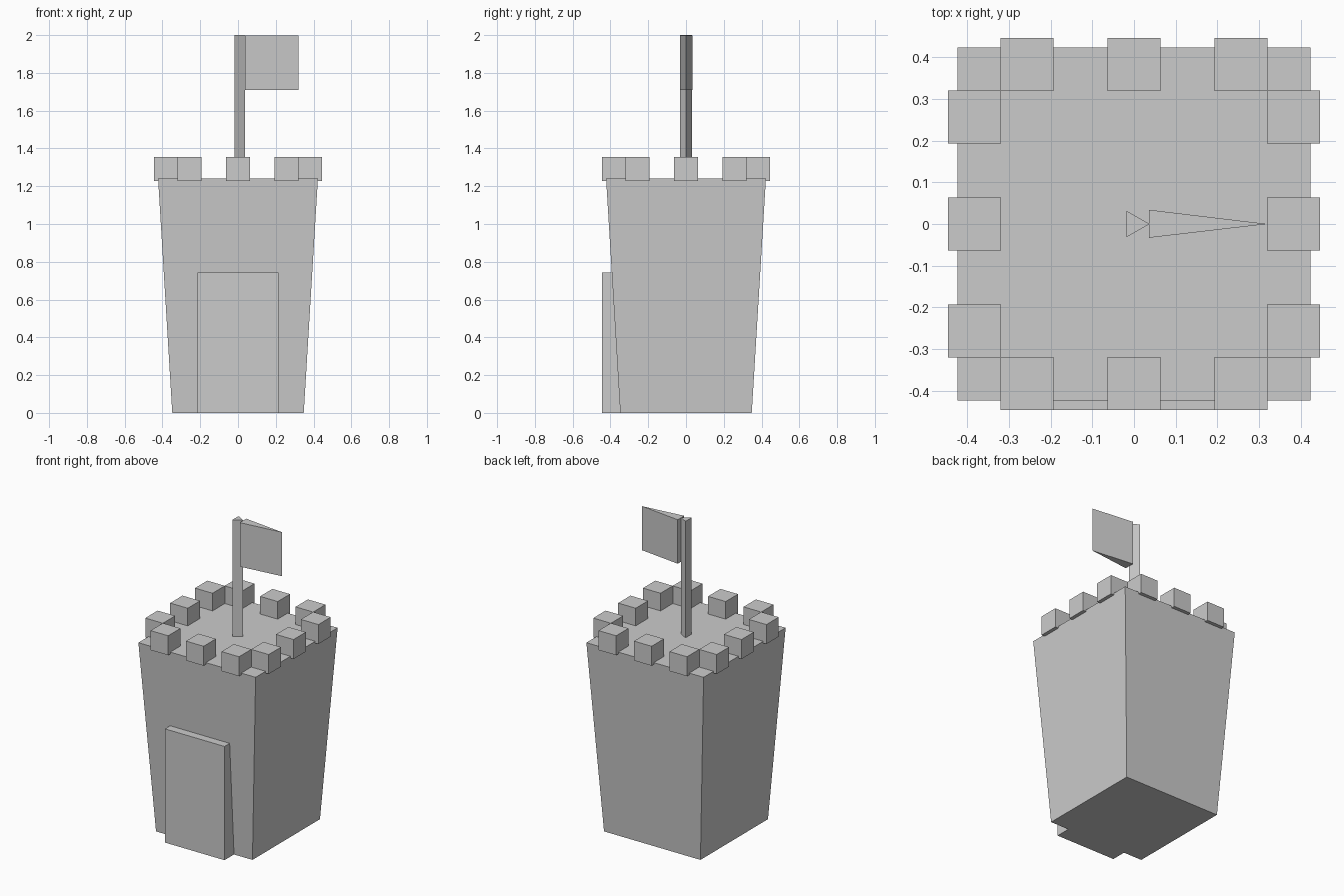
import bpy, bmesh
from math import cos, sin, pi

if "Cube" in bpy.data.objects:
    bpy.data.objects.remove(bpy.data.objects["Cube"])


def loft(name, bottom, top, z0, z1):
    """Solid between two matching counter-clockwise outlines."""
    bm = bmesh.new()
    lo = [bm.verts.new((x, y, z0)) for x, y in bottom]
    hi = [bm.verts.new((x, y, z1)) for x, y in top]
    n = len(lo)
    bm.faces.new(lo[::-1])
    bm.faces.new(hi)
    for i in range(n):
        j = (i + 1) % n
        bm.faces.new((lo[i], lo[j], hi[j], hi[i]))
    mesh = bpy.data.meshes.new(name)
    bm.to_mesh(mesh)
    bm.free()
    ob = bpy.data.objects.new(name, mesh)
    bpy.context.collection.objects.link(ob)
    return ob


def rect(x0, x1, y0, y1):
    return [(x0, y0), (x1, y0), (x1, y1), (x0, y1)]


def prism(name, outline, z0, z1):
    return loft(name, outline, outline, z0, z1)


# Tapered tower, wider at the top
loft("tower_body", rect(-0.348, 0.348, -0.348, 0.348),
     rect(-0.423, 0.423, -0.423, 0.423), 0, 1.24)

# Door slab standing out of the front wall
prism("door", rect(-0.215, 0.215, -0.446, -0.32), 0, 0.742)

# Battlements: three cubes along each of the four edges
h = 0.0635
for side in range(4):
    c, s = round(cos(side * pi / 2)), round(sin(side * pi / 2))
    for k in (-1, 0, 1):
        u, v = k * 0.256, -0.382
        x, y = c * u - s * v, s * u + c * v
        prism("battlement", rect(x - h, x + h, y - h, y + h), 1.228, 1.355)

# Three-sided flag pole
r = 0.037
prism("flag_pole", [(r * cos(a), r * sin(a))
                    for a in (0, 2 * pi / 3, 4 * pi / 3)], 1.23, 2.0)

# Wedge-shaped flag, tapering away from the pole
prism("flag", [(0.036, -0.033), (0.319, 0), (0.036, 0.034)], 1.71, 1.997)
